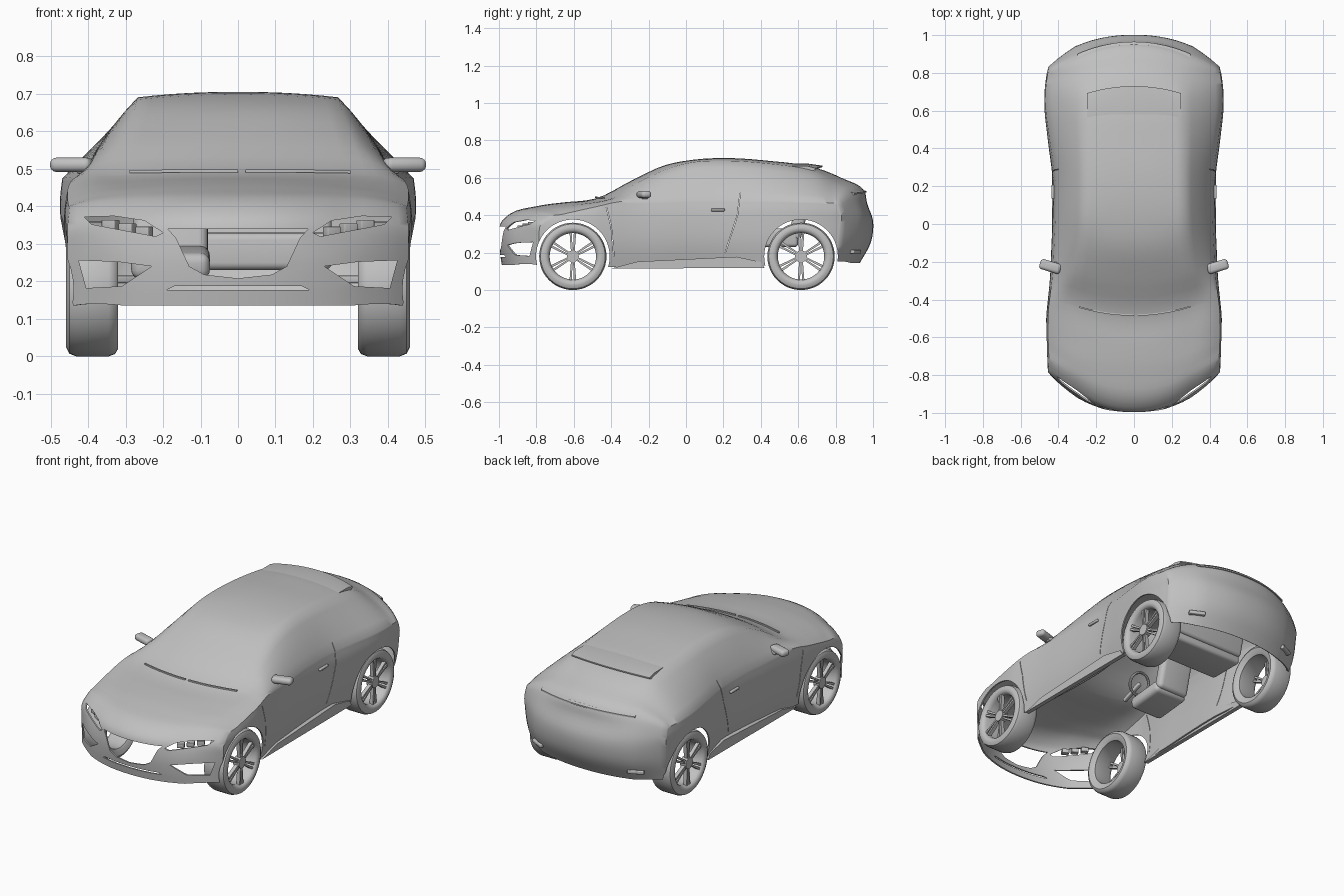
import bpy, bmesh, math
from math import sin, cos, pi, hypot, radians

if "Cube" in bpy.data.objects:
    bpy.data.objects.remove(bpy.data.objects["Cube"])

paint = bpy.data.materials.new("plain grey")
paint.diffuse_color = (0.53, 0.53, 0.53, 1)
paint.use_nodes = True
paint.node_tree.nodes["Principled BSDF"].inputs["Base Color"].default_value = paint.diffuse_color


def mesh_obj(name, verts, faces, weld=0.0):
    bm = bmesh.new()
    vs = [bm.verts.new(v) for v in verts]
    for f in faces:
        bm.faces.new([vs[i] for i in f])
    if weld:
        bmesh.ops.remove_doubles(bm, verts=bm.verts, dist=weld)
    bmesh.ops.recalc_face_normals(bm, faces=bm.faces)
    bm.faces.ensure_lookup_table()
    top = max(bm.faces, key=lambda f: f.calc_center_median().z)
    if top.normal.z < 0:
        bmesh.ops.reverse_faces(bm, faces=bm.faces)
    me = bpy.data.meshes.new(name)
    bm.to_mesh(me)
    bm.free()
    ob = bpy.data.objects.new(name, me)
    bpy.context.collection.objects.link(ob)
    return ob


def prism(name, pts, axis, a, b):
    """Outline extruded from a to b along x (points are y, z) or y (points are x, z)."""
    put = (lambda p, d: (d, p[0], p[1])) if axis == 'x' else (lambda p, d: (p[0], d, p[1]))
    n = len(pts)
    verts = [put(p, d) for d in (a, b) for p in pts]
    faces = [range(n), range(2 * n - 1, n - 1, -1)]
    faces += [(i, (i + 1) % n, n + (i + 1) % n, n + i) for i in range(n)]
    return mesh_obj(name, verts, faces)


def circle(cy, cz, r, n=48):
    return [(cy + r * cos(2 * pi * i / n), cz + r * sin(2 * pi * i / n)) for i in range(n)]


def apply_mods(ob):
    bpy.context.view_layer.objects.active = ob
    for m in list(ob.modifiers):
        bpy.ops.object.modifier_apply(modifier=m.name)


def box(name, centre, size, rot=(0, 0, 0), bevel=0.0):
    bpy.ops.mesh.primitive_cube_add(size=1, location=centre, rotation=rot)
    ob = bpy.context.object
    ob.name = name
    ob.scale = size
    bpy.ops.object.transform_apply(location=False, rotation=False, scale=True)
    if bevel:
        m = ob.modifiers.new("bevel", 'BEVEL')
        m.width, m.segments = bevel, 4
        apply_mods(ob)
    return ob


def sweep(name, sections):
    """Closed sections of equal size joined in order, with end caps."""
    k, n = len(sections[0]), len(sections)
    fs = [(i*k + j, i*k + (j+1) % k, (i+1)*k + (j+1) % k, (i+1)*k + j) for i in range(n - 1) for j in range(k)]
    return mesh_obj(name, [p for s in sections for p in s], fs + [range(k), range(n*k - 1, n*k - k - 1, -1)])


def rod(name, pts, r):
    """Thin square rod running mostly along x."""
    return sweep(name, [[(x, y + a * r, z + b * r) for a, b in ((-1, -1), (1, -1), (1, 1), (-1, 1))] for x, y, z in pts])


# Body sections: centre y z, roof rail x y z, shoulder x y z
front = [(-.985, .135, .30, -.915, .135, .44, -.80, .135), (-.995, .20, .30, -.92, .20, .45, -.79, .20),
         (-1.0, .29, .30, -.915, .29, .455, -.785, .28), (-.99, .36, .30, -.89, .36, .455, -.78, .345),
         (-.94, .408, .30, -.84, .403, .45, -.74, .385), (-.80, .448, .30, -.74, .438, .453, -.66, .405),
         (-.64, .47, .31, -.60, .457, .455, -.55, .43), (-.53, .48, .335, -.46, .474, .452, -.44, .455)]
cabin = [(-.49, .488, .337, -.42, .483, .447, -.40, .465), (-.29, .586, .305, -.25, .578, .430, -.25, .472),
         (-.11, .668, .278, -.08, .654, .422, -.10, .475), (.05, .698, .270, .05, .685, .416, .05, .48),
         (.25, .705, .266, .25, .69, .418, .25, .48), (.45, .69, .262, .45, .675, .447, .45, .478)]
rear = [(.60, .673, .257, .60, .655, .467, .60, .475), (.73, .642, .255, .70, .628, .468, .70, .472),
        (.83, .60, .27, .79, .575, .461, .77, .465), (.955, .528, .30, .89, .515, .452, .82, .452),
        (.968, .465, .30, .92, .455, .455, .83, .41), (1.0, .37, .31, .94, .37, .452, .83, .355),
        (.99, .26, .31, .93, .26, .447, .82, .26), (.93, .145, .30, .88, .145, .43, .80, .15)]
keys = front + cabin + rear
knots = [0]
for p, q in zip(keys, keys[1:]):
    knots.append(knots[-1] + hypot(q[0] - p[0], q[1] - p[1]))


def slope(i):
    j0, j1 = max(i - 1, 0), min(i, len(keys) - 2)
    h0, h1 = knots[j0 + 1] - knots[j0], knots[j1 + 1] - knots[j1]
    return [((b - a) / h0 * h1 + (d - c) / h1 * h0) / (h0 + h1)
            for a, b, c, d in zip(keys[j0], keys[j0 + 1], keys[j1], keys[j1 + 1])]


SUB, NC, NE = 4, 7, 5
rows = []
for i in range(len(keys) - 1):
    h, m0, m1 = knots[i + 1] - knots[i], slope(i), slope(i + 1)
    for s in range(SUB):
        t = s / SUB
        rows.append([(2*t**3 - 3*t*t + 1) * p + (t**3 - 2*t*t + t) * h * a + (3*t*t - 2*t**3) * q + (t**3 - t*t) * h * b
                     for p, q, a, b in zip(keys[i], keys[i + 1], m0, m1)])
rows.append(keys[-1])


def top_point(r, u):
    yc, zc, xr, yr, zr, xe, ye, ze = r
    if u <= NC:
        t = u / NC
        return (xr * t, yc + (yr - yc) * t ** 2.2, zc + (zr - zc) * t ** 2.2)
    t = (u - NC) / NE
    b = 0.04 * t * (1 - t)
    return (xr + (xe - xr) * t + b, yr + (ye - yr) * t, zr + (ze - zr) * t + b * .5)


def mix(a, b, f):
    return a + (b - a) * f


# Top patch (bumper, hood, roof, tail) and side patch share their border
grids = [[[top_point(r, u) for u in range(NC + NE + 1)] for r in rows]]
A, B = 4 * SUB, 17 * SUB
edge = [r[5:] for r in rows]
side = []
for i in range(A, B + 1):
    x, y, z = edge[i]
    f = (y - edge[A][1]) / (edge[B][1] - edge[A][1])
    col = []
    for j in range(A + 1):
        l, r = edge[A - j], edge[B + j]
        v = mix((edge[A][2] - l[2]) / (edge[A][2] - edge[0][2]), (edge[B][2] - r[2]) / (edge[B][2] - edge[-1][2]), f)
        zb = mix(edge[0][2], edge[-1][2], f) - .022 * sin(pi * f)
        col.append((x + mix(l[0] - edge[A][0], r[0] - edge[B][0], f) + .014 * sin(pi * f) * sin(pi * v),
                    mix(l[1], r[1], f), mix(z, zb, v)))
    side.append(col)
grids.append(side)
verts, faces = [], []
for g in grids:
    for sgn in (1, -1):
        o, w = len(verts), len(g[0])
        verts += [(sgn * p[0], p[1], p[2]) for r in g for p in r]
        faces += [(o + i*w + j, o + (i+1)*w + j, o + (i+1)*w + j + 1, o + i*w + j + 1)
                  for i in range(len(g) - 1) for j in range(w - 1)]
body = mesh_obj("body_shell", verts, faces, weld=1e-4)
m = body.modifiers.new("thickness", 'SOLIDIFY')
m.thickness, m.offset = .008, -1
apply_mods(body)

# Openings: wheel arches, grille, lights, air intakes, door seams
AXLES = (-.605, .615)
grille = [(-.187, .34), (-.165, .315), (-.13, .24), (-.09, .218), (0, .208), (.09, .218), (.13, .24), (.165, .315), (.187, .34)]
cutters = [prism("grille_cutter", grille, 'y', -1.1, -.8),
           prism("slot_cutter", [(-.19, .177), (.19, .177), (.17, .187), (-.17, .187)], 'y', -1.1, -.8)]
for s in (1, -1):
    for y in AXLES:
        cutters.append(prism("arch_cutter", circle(y, .18, .197), 'x', s * .25, s * .6))
    light = [(.41, .372), (.39, .352), (.22, .32), (.20, .33), (.25, .362), (.33, .374)]
    intake = [(.425, .256), (.32, .252), (.23, .24), (.31, .187), (.405, .182)]
    for pts in (light, intake):
        cutters.append(prism("lamp_cutter", [(s * x, z) for x, z in pts], 'y', -1.1, -.7))
    for path in ([(.29, .52), (.275, .40), (.21, .20)], [(-.425, .44), (-.40, .34), (-.385, .18)]):
        outline = [(y - .0015, z) for y, z in path] + [(y + .0015, z) for y, z in reversed(path)]
        cutters.append(prism("seam_cutter", outline, 'x', s * .33, s * .6))
for c in cutters:
    c.hide_render = True
    m = body.modifiers.new("cut", 'BOOLEAN')
    m.operation, m.solver, m.object = 'DIFFERENCE', 'EXACT', c
apply_mods(body)
for c in cutters:
    bpy.data.objects.remove(c)

# Wheels: turned tyre, hub and six split spokes
tyre = [(.134, .328), (.160, .320), (.174, .328), (.180, .345), (.180, .432), (.173, .450), (.155, .459),
        (.138, .456), (.130, .448), (.124, .435), (.124, .335)]
N = 48
for s, lab in ((1, "right"), (-1, "left")):
    for y, end in zip(AXLES, ("front", "rear")):
        tag = end + "_" + lab
        k = len(tyre)
        vs = [(s * x, y + r * cos(2*pi*i/N), .18 + r * sin(2*pi*i/N)) for i in range(N) for r, x in tyre]
        fs = [(i*k + j, i*k + (j+1) % k, ((i+1) % N)*k + (j+1) % k, ((i+1) % N)*k + j) for i in range(N) for j in range(k)]
        mesh_obj("wheel_" + tag, vs, fs)
        prism("hub_" + tag, circle(y, .18, .032, 24), 'x', s * .415, s * .452)
        for n in range(6):
            a = pi / 2 + n * pi / 3
            for d in (-1, 1):
                pts = [(y + r * cos(a + e), .18 + r * sin(a + e))
                       for r, e in ((.024, d * .05), (.127, d * .04), (.127, d * .14), (.024, d * .42))]
                prism("spoke_" + tag, pts, 'x', s * .425, s * .446)

# Side fittings: mirrors, handles, skirts, headlamp cells, tail reflectors
for s in (1, -1):
    box("door_mirror", (s * .443, -.225, .511), (.115, .055, .038), (0, 0, s * .3), .017)
    box("mirror_foot", (s * .405, -.22, .496), (.05, .035, .018), bevel=.005)
    box("door_handle", (s * .429, .17, .428), (.016, .075, .014), bevel=.005)
    prism("side_skirt", [(-.40, .115), (.42, .118), (.40, .15), (.27, .178), (-.26, .152)], 'x', s * .41, s * .435)
    for x in (.25, .295, .34):
        box("headlamp_cell", (s * x, -.945 + 1.05 * x * x, .342 + .2 * (x - .295)), (.04, .03, .026), (0, 0, s * .5), .003)
    box("tail_reflector", (s * .31, .90, .205), (.09, .04, .02), (0, 0, -s * .45), .005)

# Roof spoiler with a bowed rear edge, tailgate lip and wipers
wing = []
for i in range(-10, 11):
    x = i * .025
    drop, back = .22 * x * x, .73 - .6 * x * x
    wing.append([(x, .56, .676 - drop), (x, .65, .676 - drop), (x, back, .665 - drop), (x, back, .658 - drop),
                 (x, back - .03, .645 - drop), (x, .56, .66 - drop)])
sweep("roof_spoiler", wing)
lip = []
for i in range(-10, 11):
    x = i * .03
    y, z = .953 - .72 * x * x, .527 - .13 * x * x
    lip.append([(x, y - .05, z + .024), (x, y + .012, z + .002), (x, y + .012, z - .006), (x, y - .03, z - .012)])
sweep("tailgate_lip", lip)
for x0, x1 in ((-.29, .0), (.02, .30)):
    rod("wiper", [(x, -.482 + .5 * x * x, .495 - .03 * x * x) for x in [x0 + (x1 - x0) * i / 5 for i in range(6)]], .004)

# Interior seen from below: driver seat, steering wheel, rear bench
box("seat_cushion", (-.18, -.01, .25), (.21, .23, .07), (.1, 0, 0), .025)
box("seat_back", (-.18, .13, .39), (.20, .06, .30), (-.25, 0, 0), .025)
box("rear_bench", (0, .49, .28), (.50, .22, .10), bevel=.02)
box("rear_bench_back", (0, .61, .40), (.50, .07, .26), (-.25, 0, 0), .02)
bpy.ops.mesh.primitive_torus_add(location=(-.18, -.17, .42), rotation=(radians(65), 0, 0), major_radius=.062,
                                 minor_radius=.008, major_segments=32, minor_segments=8)
bpy.context.object.name = "steering_wheel"
box("steering_column", (-.18, -.23, .395), (.022, .14, .022), (.37, 0, 0), .005)

bpy.ops.object.select_all(action='SELECT')
bpy.context.view_layer.objects.active = body
bpy.ops.object.shade_smooth_by_angle(angle=radians(42))
for ob in bpy.context.scene.objects:
    ob.data.materials.clear()
    ob.data.materials.append(paint)
